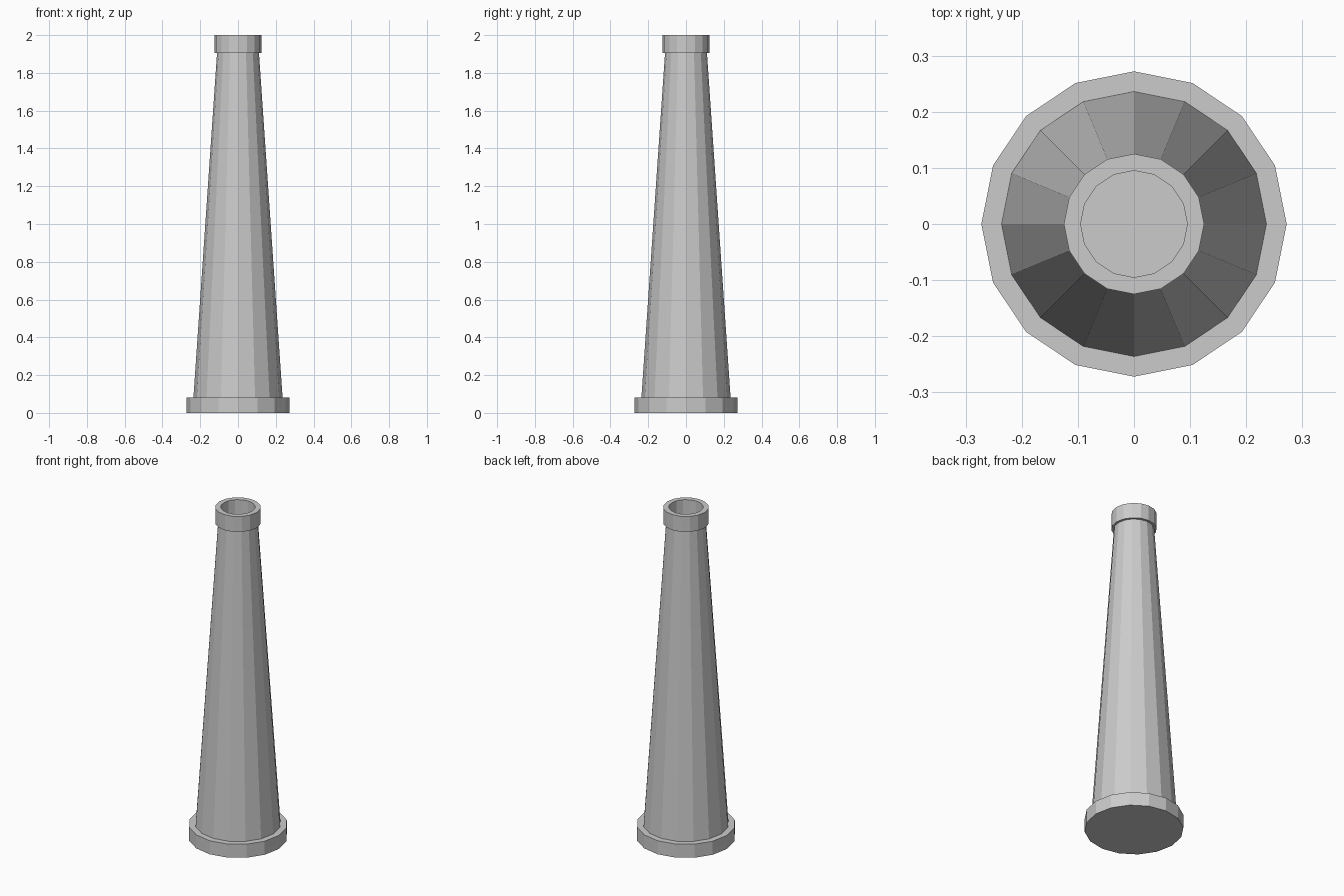
import bpy, bmesh
from math import cos, sin, tau

if "Cube" in bpy.data.objects:
    bpy.data.objects.remove(bpy.data.objects["Cube"])

SIDES = 16

def lathe(name, profile):
    """Revolve a (radius, z) profile into a closed flat-sided solid."""
    bm = bmesh.new()
    rings = [[bm.verts.new((r * cos(tau * i / SIDES), r * sin(tau * i / SIDES), z))
              for i in range(SIDES)] for r, z in profile]
    for a, b in zip(rings, rings[1:]):
        for i in range(SIDES):
            j = (i + 1) % SIDES
            bm.faces.new((a[i], a[j], b[j], b[i]))
    bm.faces.new(rings[0][::-1])
    bm.faces.new(rings[-1])
    bmesh.ops.recalc_face_normals(bm, faces=bm.faces)
    mesh = bpy.data.meshes.new(name)
    bm.to_mesh(mesh)
    bm.free()
    obj = bpy.data.objects.new(name, mesh)
    bpy.context.collection.objects.link(obj)
    return obj

# Whole chimney: base plinth, tapering shaft, collar, sunken flue opening
lathe("chimney", [
    (0.272, 0.0), (0.272, 0.082),      # plinth
    (0.236, 0.082), (0.111, 1.906),    # shaft
    (0.125, 1.906), (0.125, 2.0),      # collar
    (0.095, 2.0), (0.095, 1.86),       # flue
])
